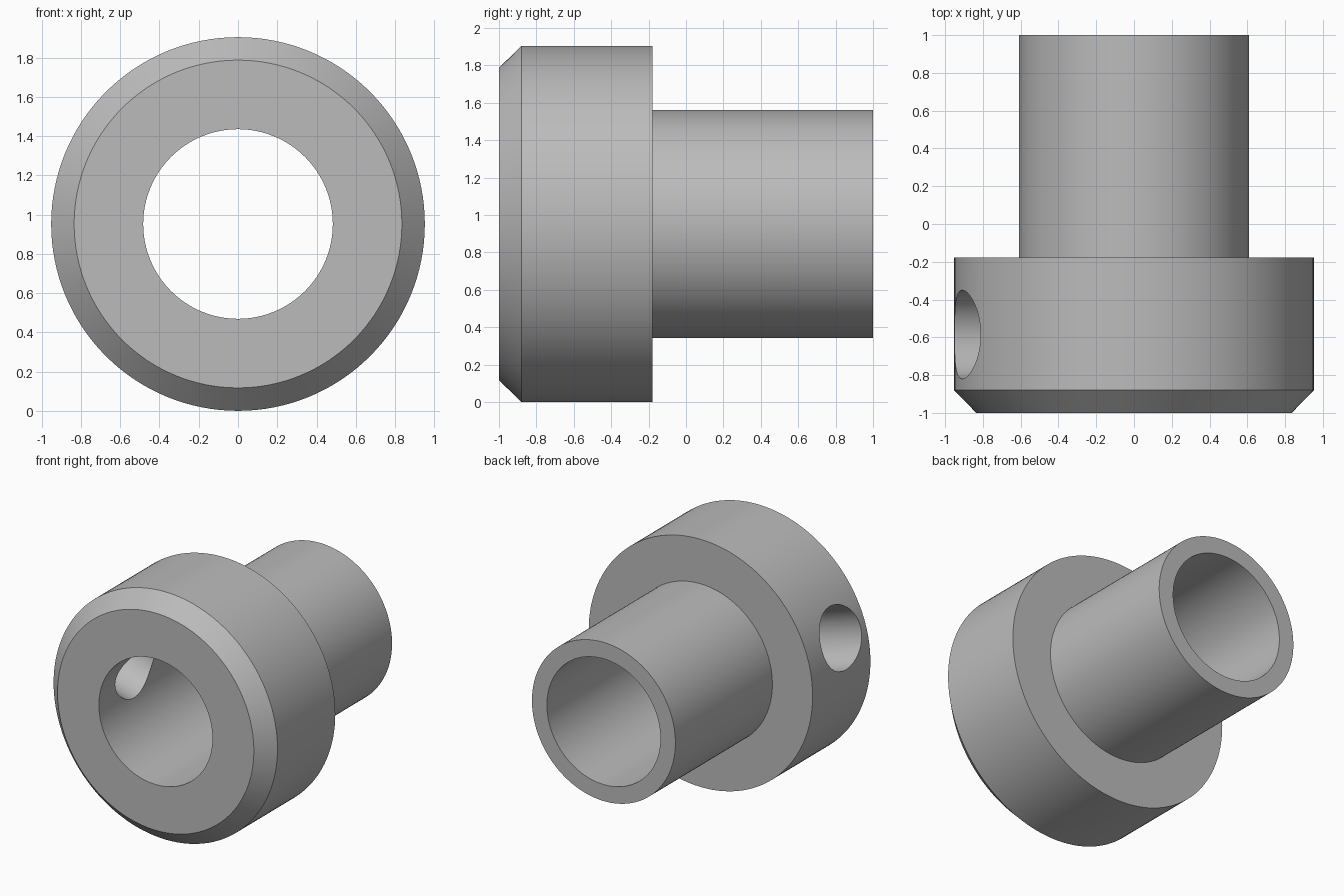
import bpy, bmesh, math
from mathutils import Matrix, Vector

cube = bpy.data.objects.get("Cube")
if cube:
    bpy.data.objects.remove(cube, do_unlink=True)

SEGMENTS = 128
RADIUS = 0.952                  # collar radius, also the height of the axis
HOLE_Y, HOLE_RADIUS = -0.585, 0.235
HOLE_TILT = math.radians(17.2)

steel = bpy.data.materials.new("plain_grey")
steel.use_nodes = True
grey = (0.5, 0.5, 0.5, 1)
steel.diffuse_color = grey
steel.node_tree.nodes["Principled BSDF"].inputs["Base Color"].default_value = grey


def add_object(name, bm):
    bmesh.ops.recalc_face_normals(bm, faces=bm.faces)
    mesh = bpy.data.meshes.new(name)
    bm.to_mesh(mesh)
    bm.free()
    mesh.materials.append(steel)
    obj = bpy.data.objects.new(name, mesh)
    bpy.context.collection.objects.link(obj)
    return obj


def lathe(name, profile):
    """Spin a closed (radius, y) profile around the y axis."""
    bm = bmesh.new()
    verts = [bm.verts.new((r, y, 0)) for r, y in profile]
    edges = [bm.edges.new((v, verts[i - 1])) for i, v in enumerate(verts)]
    bmesh.ops.spin(bm, geom=verts + edges, cent=(0, 0, 0), axis=(0, 1, 0),
                   angle=math.tau, steps=SEGMENTS)
    bmesh.ops.remove_doubles(bm, verts=bm.verts, dist=0.0001)
    bmesh.ops.translate(bm, verts=bm.verts, vec=(0, 0, RADIUS))
    return add_object(name, bm)


# Chamfered collar and narrower sleeve around one straight bore
bushing = lathe("flanged_bushing", [
    (0.483, -1), (0.835, -1), (RADIUS, -0.88), (RADIUS, -0.178),
    (0.61, -0.178), (0.61, 1), (0.483, 1)])

# Radial cross hole through the right side of the collar only
direction = Vector((-math.cos(HOLE_TILT), 0, math.sin(HOLE_TILT)))
centre = Vector((0, HOLE_Y, RADIUS)) + direction * 0.7
bm = bmesh.new()
bmesh.ops.create_cone(
    bm, cap_ends=True, segments=64, radius1=HOLE_RADIUS, radius2=HOLE_RADIUS, depth=0.9,
    matrix=Matrix.Translation(centre) @ direction.to_track_quat("Z", "Y").to_matrix().to_4x4())
cutter = add_object("cross_hole_cutter", bm)
cutter.hide_render = True

cut = bushing.modifiers.new("cross_hole", "BOOLEAN")
cut.operation = "DIFFERENCE"
cut.solver = "EXACT"
cut.object = cutter

bpy.ops.object.select_all(action="DESELECT")
bushing.select_set(True)
bpy.context.view_layer.objects.active = bushing
bpy.ops.object.modifier_apply(modifier=cut.name)
bpy.data.objects.remove(cutter, do_unlink=True)
bpy.ops.object.shade_smooth_by_angle(angle=math.radians(30))
